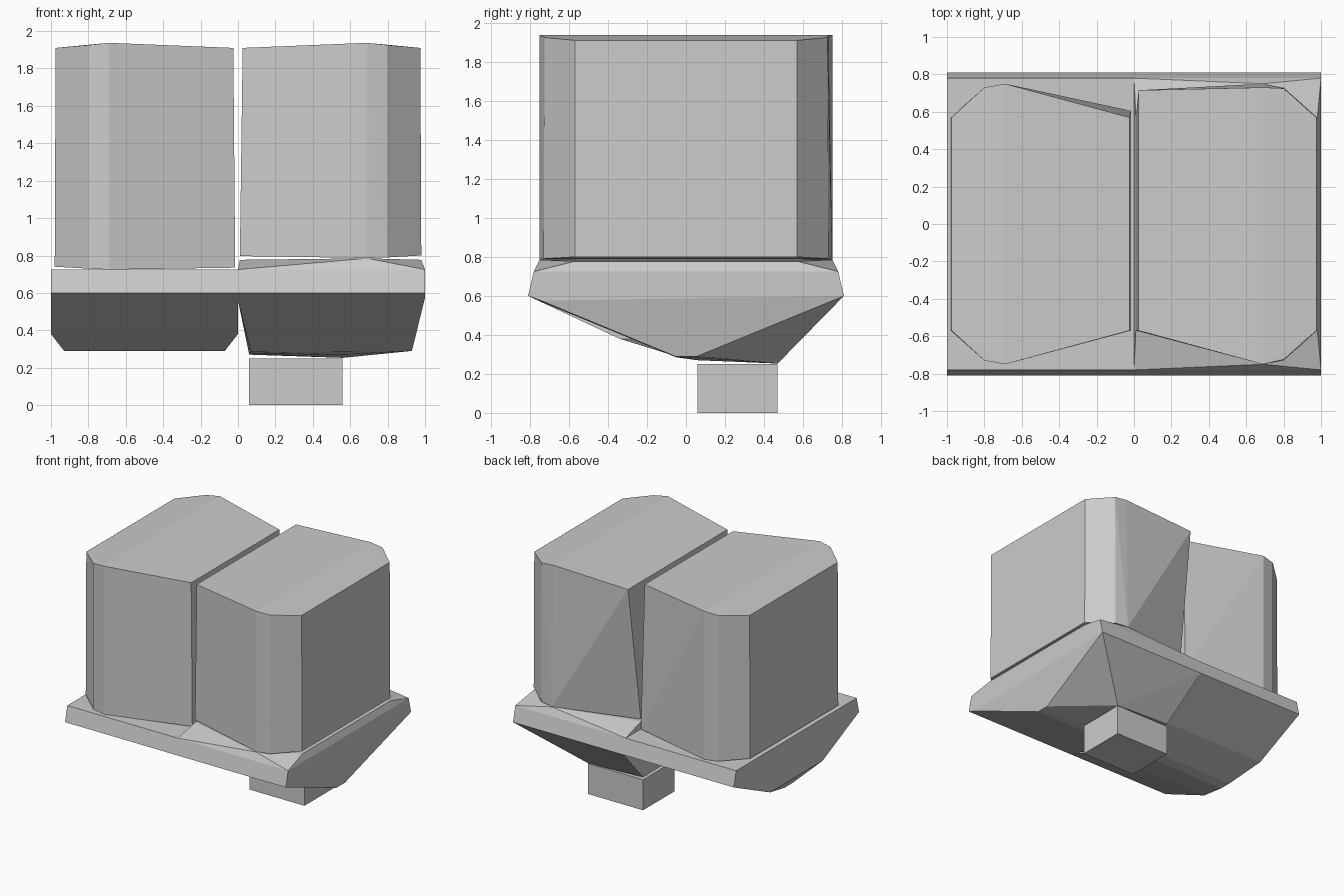
import bpy, bmesh


def hull(name, points):
    """Make a faceted convex solid around a few corner points."""
    bm = bmesh.new()
    for p in points:
        bm.verts.new(p)
    res = bmesh.ops.convex_hull(bm, input=bm.verts[:])
    loose = [v for v in bm.verts if not v.link_faces]
    bmesh.ops.delete(bm, geom=loose, context='VERTS')
    bmesh.ops.dissolve_limit(bm, angle_limit=0.01, verts=bm.verts[:], edges=bm.edges[:])
    bmesh.ops.recalc_face_normals(bm, faces=bm.faces[:])
    mesh = bpy.data.meshes.new(name)
    bm.to_mesh(mesh)
    bm.free()
    obj = bpy.data.objects.new(name, mesh)
    bpy.context.collection.objects.link(obj)
    return obj


def both(points):
    """Mirror points front to back."""
    return [(x, s * y, z) for x, y, z in points for s in (-1, 1)]


# Left upper block: chamfered outer corners, tapering to the middle gap
hull("left_block", both([
    (-0.98, 0.57, 0.74), (-0.80, 0.73, 0.73), (-0.69, 0.75, 0.725), (-0.015, 0.57, 0.735),
    (-0.975, 0.57, 1.91), (-0.80, 0.73, 1.925), (-0.69, 0.75, 1.937), (-0.025, 0.57, 1.91),
]) + [(-0.015, 0.605, 0.735)])

# Right upper block: inner back corner flares outward at the top
hull("right_block", both([
    (0.98, 0.57, 0.80), (0.80, 0.73, 0.79), (0.69, 0.75, 0.787), (0.01, 0.57, 0.797),
    (0.975, 0.57, 1.91), (0.80, 0.725, 1.925), (0.025, 0.57, 1.91),
]) + [(0.69, -0.75, 1.937), (0.69, 0.73, 1.937), (0.025, 0.715, 1.91)])

# Left base: boat-shaped section with chamfered lower ends
left = []
for x in (-1, 0):
    left += [(x, 0.78, 0.725), (x, 0.81, 0.60), (x, 0.34, 0.38), (x, 0.27, 0.38)]
for x in (-0.93, -0.07):
    left.append((x, 0.05, 0.29))
hull("left_base", both(left))

# Right base: raised seat on top, keel drawn toward the foot
right = [(0.69, 0.75, 0.785), (0.98, 0.57, 0.777), (0.01, 0.57, 0.777)]
for x in (0, 1):
    right += [(x, 0.78, 0.725), (x, 0.81, 0.60)]
hull("right_base", both(right + [(0.93, 0.055, 0.29)]) + [
    (1, -0.74, 0.575), (0, -0.72, 0.56), (0.07, -0.05, 0.285),
    (0.06, 0.06, 0.275), (0.06, 0.47, 0.27), (0.56, 0.06, 0.27), (0.56, 0.47, 0.253)])

# Small square foot
hull("foot", [(x, y, z) for x in (0.06, 0.56) for y in (0.06, 0.47) for z in (0, 0.25)])
